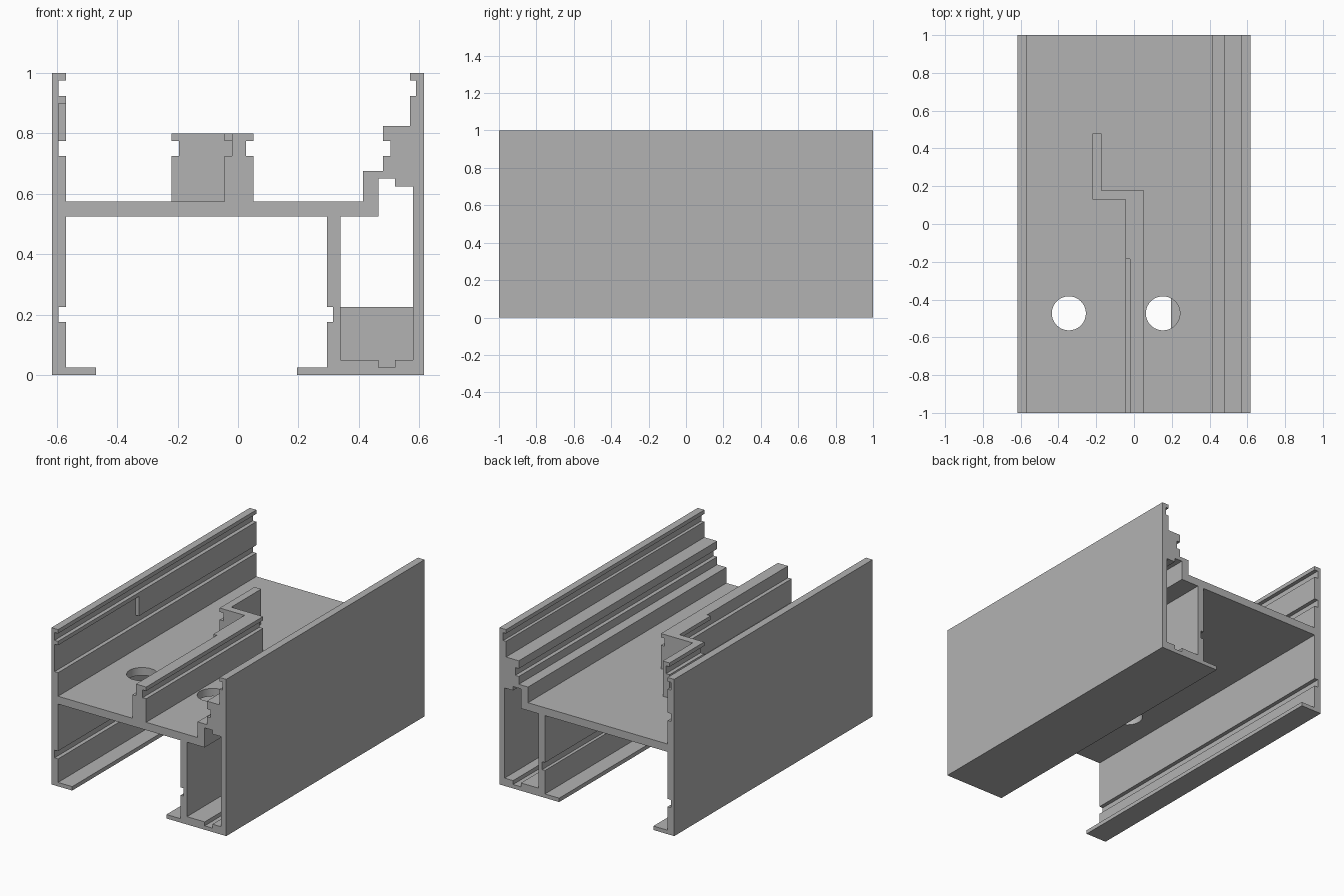
import bpy, bmesh

if "Cube" in bpy.data.objects:
    bpy.data.objects.remove(bpy.data.objects["Cube"])

grey = bpy.data.materials.new("aluminium grey")
grey.use_nodes = True
grey.diffuse_color = (0.45, 0.45, 0.45, 1)
grey.node_tree.nodes["Principled BSDF"].inputs["Base Color"].default_value = (0.45, 0.45, 0.45, 1)


def finish(name, bm):
    bmesh.ops.recalc_face_normals(bm, faces=bm.faces)
    mesh = bpy.data.meshes.new(name)
    bm.to_mesh(mesh)
    bm.free()
    mesh.materials.append(grey)
    ob = bpy.data.objects.new(name, mesh)
    bpy.context.collection.objects.link(ob)
    return ob


def prism(name, outline, axis, low, high):
    """Extrude an outline along y (outline in x, z) or along z (outline in x, y)."""
    bm = bmesh.new()
    place = (lambda a, b: (a, low, b)) if axis == "y" else (lambda a, b: (a, b, low))
    face = bm.faces.new([bm.verts.new(place(a, b)) for a, b in outline])
    moved = bmesh.ops.extrude_face_region(bm, geom=[face])["geom"]
    d = high - low
    bmesh.ops.translate(bm, vec=(0, d, 0) if axis == "y" else (0, 0, d),
                        verts=[v for v in moved if isinstance(v, bmesh.types.BMVert)])
    return finish(name, bm)


def box(name, x, y, z):
    return prism(name, [(x[0], z[0]), (x[1], z[0]), (x[1], z[1]), (x[0], z[1])], "y", *y)


def cut(target, cutter):
    """Subtract the cutter, apply, and discard it."""
    cutter.hide_render = True
    mod = target.modifiers.new("cut", "BOOLEAN")
    mod.operation, mod.solver, mod.object = "DIFFERENCE", "EXACT", cutter
    bpy.context.view_layer.objects.active = target
    bpy.ops.object.modifier_apply(modifier=mod.name)
    bpy.data.objects.remove(cutter)


# Main extrusion: outer section, with stepped ledge at the right
W = 0.617
section = [
    (-W, 0), (-0.47, 0), (-0.47, 0.025), (-0.57, 0.025), (-0.57, 0.525),
    (0.295, 0.525), (0.295, 0.025), (0.195, 0.025), (0.195, 0), (W, 0),
    (W, 1), (0.57, 1), (0.57, 0.825), (0.48, 0.825), (0.48, 0.675),
    (0.415, 0.675), (0.415, 0.575), (-0.57, 0.575), (-0.57, 1), (-W, 1),
]
body = prism("channel_body", section, "y", -1, 1)

# Hollow chamber with a small floor channel
chamber = [
    (0.34, 0.05), (0.465, 0.05), (0.465, 0.025), (0.52, 0.025), (0.52, 0.05),
    (0.58, 0.05), (0.58, 0.625), (0.52, 0.625), (0.52, 0.65), (0.465, 0.65),
    (0.465, 0.525), (0.34, 0.525),
]
cut(body, prism("chamber_cutter", chamber, "y", -1.1, 1.1))

# Long grooves: inner x limits and bottom height, all equally tall
for x0, x1, z in [(-0.595, -0.55, 0.925), (-0.595, -0.55, 0.725), (-0.595, -0.55, 0.175),
                  (0.55, 0.59, 0.925), (0.46, 0.505, 0.725), (0.28, 0.315, 0.175)]:
    cut(body, box("groove_cutter", (x0, x1), (-1.1, 1.1), (z, z + 0.05)))

# Round holes through the deck
for x in (-0.345, 0.153):
    bm = bmesh.new()
    bmesh.ops.create_cone(bm, cap_ends=True, segments=64, radius1=0.09, radius2=0.09, depth=0.15)
    bmesh.ops.translate(bm, vec=(x, -0.473, 0.55), verts=bm.verts)
    cut(body, finish("hole_cutter", bm))

# Jogged rib standing on the deck
plan = [
    (-0.045, -1), (0.052, -1), (0.052, 0.178), (-0.172, 0.178),
    (-0.172, 0.48), (-0.22, 0.48), (-0.22, 0.13), (-0.045, 0.13),
]
rib = prism("jogged_rib", plan, "z", 0.575, 0.8)
for x, y in [((-0.25, -0.195), (0.1, 0.5)), ((-0.07, -0.02), (-1.1, 0.13)),
             ((0.027, 0.08), (-1.1, 0.2))]:
    cut(rib, box("groove_cutter", x, y, (0.725, 0.775)))

# Insert pocket shared by the left wall and the rib
for part in (body, rib):
    cut(part, box("pocket_cutter", (-0.595, -0.02), (-1.1, -0.185), (0.774, 0.9)))

# Block inside the chamber
block = box("chamber_block", (0.335, 0.585), (-0.18, 0.18), (0.02, 0.225))

# Round hole walls shaded smooth, all corners sharp
bpy.ops.object.select_all(action="DESELECT")
body.select_set(True)
bpy.context.view_layer.objects.active = body
bpy.ops.object.shade_smooth_by_angle()
